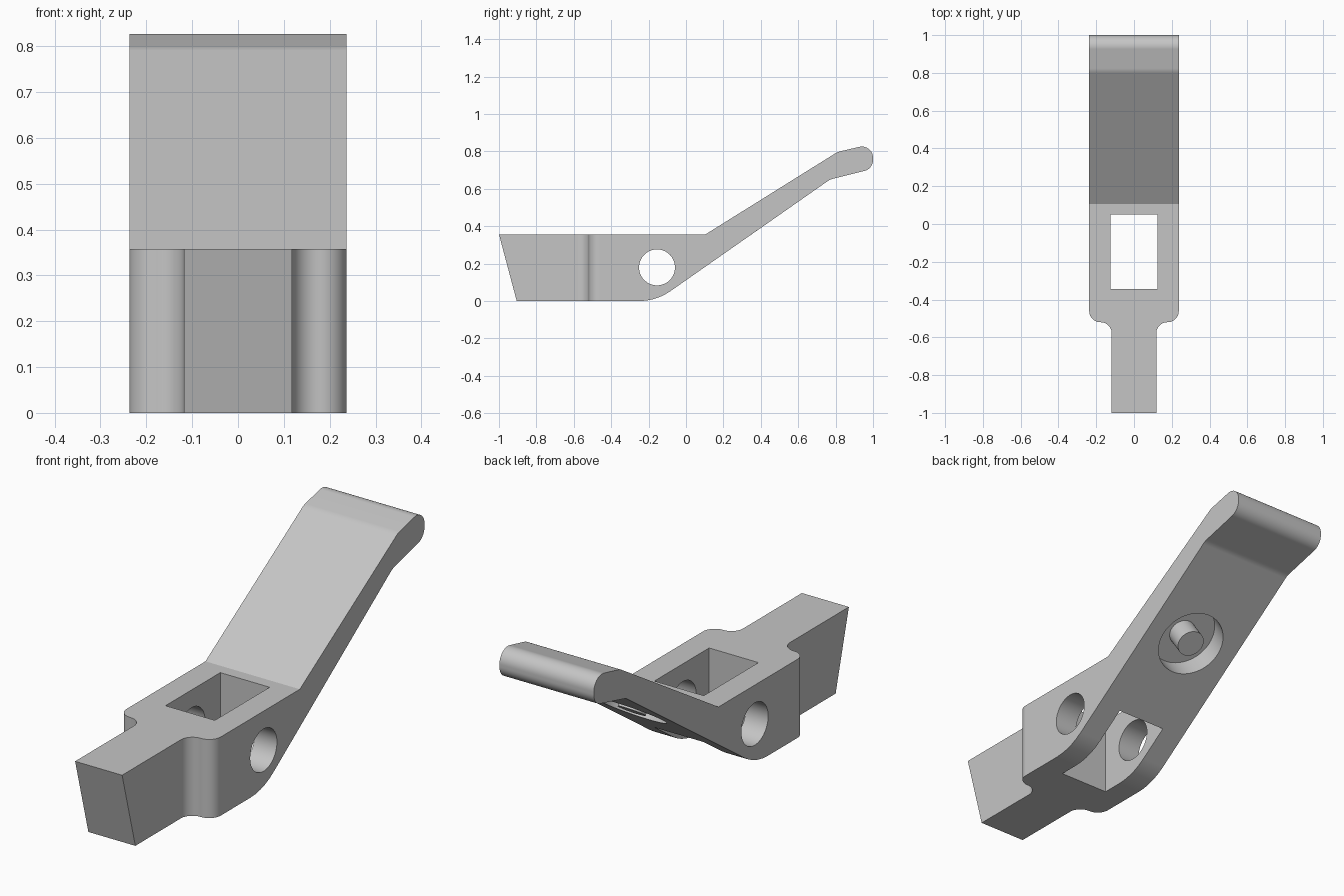
import bpy, bmesh, math
from mathutils import Vector

default = bpy.data.objects.get("Cube")
if default:
    bpy.data.objects.remove(default, do_unlink=True)

grey = bpy.data.materials.new("plain grey")
grey.use_nodes = True
grey.diffuse_color = (0.56, 0.56, 0.56, 1)
grey.node_tree.nodes["Principled BSDF"].inputs["Base Color"].default_value = grey.diffuse_color


def rounded(corners):
    """Outline from (u, v, radius) corners, each rounded with a tangent arc."""
    out = []
    for i, (u, v, r) in enumerate(corners):
        p = Vector((u, v))
        if r == 0:
            out.append(p)
            continue
        a = (Vector(corners[i - 1][:2]) - p).normalized()
        b = (Vector(corners[(i + 1) % len(corners)][:2]) - p).normalized()
        half = a.angle(b) / 2
        centre = p + (a + b).normalized() * (r / math.sin(half))
        start = p + a * (r / math.tan(half)) - centre
        end = p + b * (r / math.tan(half)) - centre
        turn = math.pi - 2 * half
        n = max(3, round(math.degrees(turn) / 7))
        for k in range(n + 1):
            t = k / n
            out.append(centre + (start * math.sin((1 - t) * turn)
                                 + end * math.sin(t * turn)) / math.sin(turn)
                       if abs(math.sin(turn)) > 1e-4 else centre + start.lerp(end, t))
    return out


def finish(name, bm):
    bmesh.ops.recalc_face_normals(bm, faces=bm.faces)
    mesh = bpy.data.meshes.new(name)
    bm.to_mesh(mesh)
    bm.free()
    mesh.materials.append(grey)
    obj = bpy.data.objects.new(name, mesh)
    bpy.context.collection.objects.link(obj)
    return obj


def prism(name, outline, place, along):
    """Extrude an outline, placed in space by a function, along a vector."""
    bm = bmesh.new()
    face = bm.faces.new([bm.verts.new(place(p)) for p in outline])
    new = bmesh.ops.extrude_face_region(bm, geom=[face])["geom"]
    bmesh.ops.translate(bm, vec=along, verts=[g for g in new if isinstance(g, bmesh.types.BMVert)])
    return finish(name, bm)


def cylinder(name, radius, depth, centre, turn):
    bm = bmesh.new()
    bmesh.ops.create_cone(bm, cap_ends=True, segments=64, radius1=radius,
                          radius2=radius, depth=depth)
    obj = finish(name, bm)
    obj.location = centre
    obj.rotation_euler = turn
    return obj


def activate(obj):
    bpy.ops.object.select_all(action="DESELECT")
    obj.select_set(True)
    bpy.context.view_layer.objects.active = obj


def combine(body, tool, operation):
    tool.hide_render = True
    bpy.context.view_layer.update()
    activate(body)
    mod = body.modifiers.new("cut", "BOOLEAN")
    mod.object, mod.operation, mod.solver = tool, operation, "EXACT"
    bpy.ops.object.modifier_apply(modifier=mod.name)
    bpy.data.objects.remove(tool, do_unlink=True)


def shade(obj):
    activate(obj)
    bpy.ops.object.shade_smooth_by_angle(angle=math.radians(16))
    mod = obj.modifiers.new("even shading", "WEIGHTED_NORMAL")
    mod.keep_sharp = True


# Lever body: side profile swept across the width
W, N = 0.237, 0.118
side = rounded([(-1, 0.357, 0), (-0.905, 0, 0), (-0.159, 0, 0.29), (0.77, 0.65, 0.08),
                (1, 0.7075, 0.06), (1, 0.842, 0.06), (0.81, 0.797, 0.08), (0.105, 0.357, 0)])
body = prism("lever_body", side, lambda p: (-W - 0.05, p.x, p.y), (2 * W + 0.1, 0, 0))

# Plan outline with the narrow nose and rounded shoulders
half = rounded([(N, -1.1, 0), (N, -0.52, 0.0585), (W, -0.52, 0.0585), (W, 1.1, 0)])
plan = half + [Vector((-p.x, p.y)) for p in reversed(half)]
combine(body, prism("plan_cutter", plan, lambda p: (p.x, p.y, -0.1), (0, 0, 1.2)), "INTERSECT")

# Rectangular slot and cross pivot hole
slot = [Vector(c) for c in ((-0.124, -0.343), (0.124, -0.343), (0.124, 0.05), (-0.124, 0.05))]
combine(body, prism("slot_cutter", slot, lambda p: (p.x, p.y, -0.1), (0, 0, 0.7)), "DIFFERENCE")
combine(body, cylinder("pivot_cutter", 0.096, 1, (0, -0.155, 0.18), (0, math.pi / 2, 0)), "DIFFERENCE")

# Round recess under the arm, with a central pin flush with the surface
tilt = math.atan(0.7)
spot = Vector((0, 0.39, 0.384))
inward = Vector((0, -math.sin(tilt), math.cos(tilt)))
combine(body, cylinder("recess_cutter", 0.153, 0.2, spot, (tilt, 0, 0)), "DIFFERENCE")
pin = cylinder("recess_pin", 0.061, 0.105, spot + inward * 0.0525, (tilt, 0, 0))

shade(body)
shade(pin)
